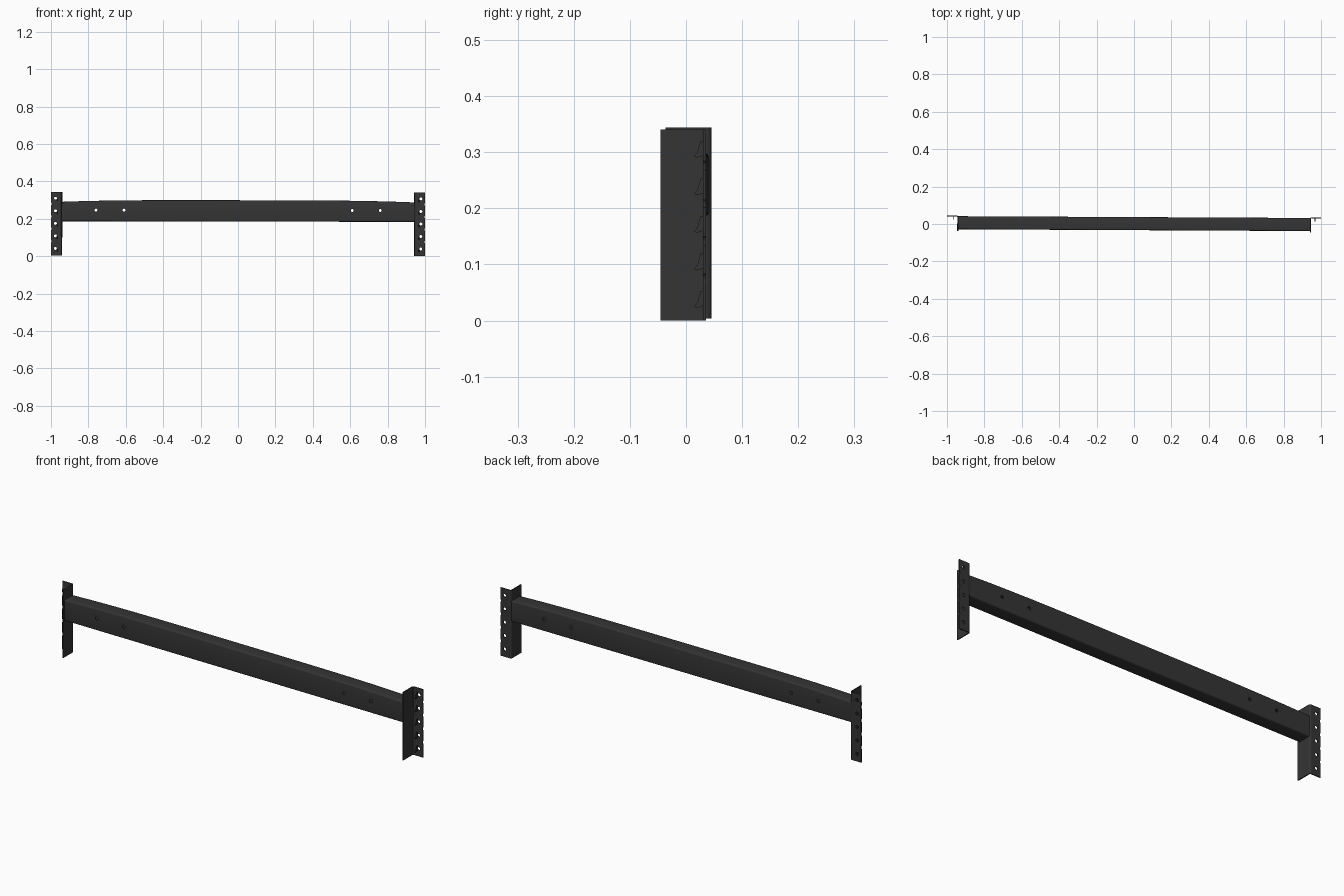
import bpy, bmesh, math
from mathutils import Matrix, Vector

if "Cube" in bpy.data.objects:
    bpy.data.objects.remove(bpy.data.objects["Cube"])

mat = bpy.data.materials.new("dark_steel")
mat.diffuse_color = (0.035, 0.035, 0.035, 1)
mat.use_nodes = True
mat.node_tree.nodes["Principled BSDF"].inputs["Base Color"].default_value = mat.diffuse_color
TILT = (0, 0.0018, -0.005)          # the whole part sits very slightly askew
HOLES_Z = [0.04 + 0.067 * i for i in range(5)]


def finish(name, bm, helper=False):
    bmesh.ops.recalc_face_normals(bm, faces=bm.faces)
    me = bpy.data.meshes.new(name)
    bm.to_mesh(me)
    bm.free()
    ob = bpy.data.objects.new(name, me)
    bpy.context.collection.objects.link(ob)
    ob.rotation_euler = TILT
    if helper:
        ob.hide_render = True
        ob.hide_viewport = True
        ob.display_type = 'WIRE'
    else:
        me.materials.append(mat)
    return ob


def loft(bm, rings):
    """Skin closed rings of points and cap both ends."""
    vs = [[bm.verts.new(p) for p in r] for r in rings]
    n = len(vs[0])
    for a, b in zip(vs, vs[1:]):
        for i in range(n):
            bm.faces.new((a[i], a[(i + 1) % n], b[(i + 1) % n], b[i]))
    bm.faces.new(vs[0])
    bm.faces.new(vs[-1])


def y_cylinder(bm, x, y, z, r, depth):
    m = Matrix.Translation((x, y, z)) @ Matrix.Rotation(math.pi / 2, 4, 'X')
    bmesh.ops.create_cone(bm, cap_ends=True, segments=16, radius1=r,
                          radius2=r, depth=depth, matrix=m)


def cut(ob, cutter):
    mod = ob.modifiers.new("holes", 'BOOLEAN')
    mod.operation = 'DIFFERENCE'
    mod.solver = 'EXACT'
    mod.object = cutter


def rounded_rect(y0, y1, z0, z1, r, steps=4):
    pts = []
    for k, (cy, cz) in enumerate([(y1 - r, z1 - r), (y0 + r, z1 - r),
                                  (y0 + r, z0 + r), (y1 - r, z0 + r)]):
        for i in range(steps + 1):
            a = math.pi / 2 * (k + i / steps)
            pts.append((cy + r * math.cos(a), cz + r * math.sin(a)))
    return pts


# Hollow box beam, top gently bowed, round corners
bm = bmesh.new()
rings = []
for i in range(17):
    x = -0.942 + 1.884 * i / 16
    top = 0.299 - 0.010 * (x / 0.942) ** 4
    rings.append([(x, y, z) for y, z in rounded_rect(-0.033, 0.037, 0.185, top, 0.007)])
loft(bm, rings)
beam = finish("beam", bm)
for p in beam.data.polygons:
    p.use_smooth = len(p.vertices) == 4
wall = beam.modifiers.new("wall", 'SOLIDIFY')
wall.thickness = 0.004
wall.offset = -1

# Bolt holes through both walls of the beam
bm = bmesh.new()
for x in (-0.76, -0.61, 0.61, 0.76):
    y_cylinder(bm, x, 0, 0.245, 0.008, 0.2)
cut(beam, finish("beam_hole_cutter", bm, True))


def bracket(s, side):
    # Angle section: end plate across the beam plus rear flange
    t, xi, xo, yb, yf = 0.005, 0.940, 1.0, 0.0405, -0.041
    R = 0.009
    arc = [i * math.pi / 10 for i in range(6)]
    outer = [(xi + R - R * math.cos(a), yb - R + R * math.sin(a)) for a in arc]
    r = R - t
    inner = [(xi + R - r * math.cos(a), yb - R + r * math.sin(a)) for a in reversed(arc)]
    prof = [(xi, yf)] + outer + [(xo, yb), (xo, yb - t)] + inner + [(xi + t, yf)]
    bm = bmesh.new()
    loft(bm, [[(s * x, y, z) for x, y in prof] for z in (0.002, 0.342)])
    ob = finish(side + "_end_bracket", bm)

    # Punched holes and shallow notches on the outer flange edge
    bm = bmesh.new()
    for z in HOLES_Z:
        y_cylinder(bm, s * 0.977, yb, z, 0.008, 0.04)
    for z in HOLES_Z[1:]:
        y_cylinder(bm, s * 1.006, yb, z - 0.03, 0.010, 0.04)
    cut(ob, finish(side + "_bracket_cutter", bm, True))

    # Hooks bent forward out of the flange
    bm = bmesh.new()
    hook = [(0.037, 0.014), (0.031, 0.014), (0.025, -0.006),
            (0.019, -0.014), (0.024, -0.016), (0.037, -0.012)]
    for z in HOLES_Z:
        loft(bm, [[(s * x, y, z + dz) for y, dz in hook] for x in (0.965, 0.969)])
    finish(side + "_hooks", bm)


bracket(-1, "left")
bracket(1, "right")
